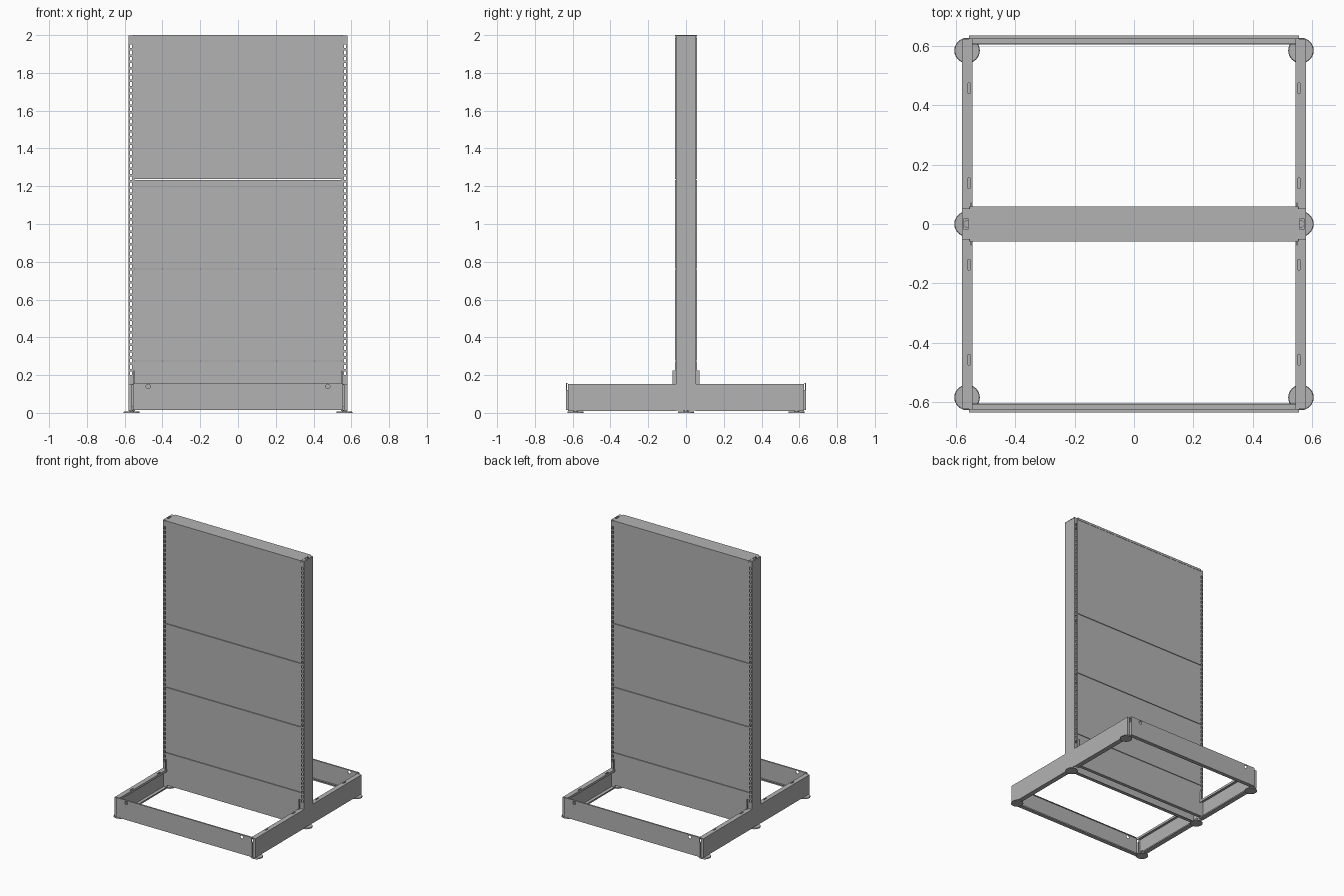
import bpy
import bmesh
from mathutils import Matrix

cube = bpy.data.objects.get("Cube")
if cube:
    bpy.data.objects.remove(cube, do_unlink=True)

GREY = (0.45, 0.45, 0.45, 1)
steel = bpy.data.materials.new("grey_steel")
steel.use_nodes = True
steel.diffuse_color = GREY
steel.node_tree.nodes["Principled BSDF"].inputs["Base Color"].default_value = GREY

SIDES = ((1, "left"), (-1, "right"))
ENDS = ((-1, "front"), (1, "back"))
T = 0.004   # sheet thickness


def finish(name, bm):
    bmesh.ops.recalc_face_normals(bm, faces=bm.faces)
    mesh = bpy.data.meshes.new(name)
    bm.to_mesh(mesh)
    bm.free()
    mesh.materials.append(steel)
    ob = bpy.data.objects.new(name, mesh)
    bpy.context.collection.objects.link(ob)
    return ob


def folded(name, axis, points, stations, sx=1, sy=1, hole=None):
    """Bent sheet: an open profile swept along an axis, with cells left out as slots."""
    bm = bmesh.new()

    def place(p, s):
        x, y, z = {"x": (s, *p), "y": (p[0], s, p[1]), "z": (*p, s)}[axis]
        return bm.verts.new((x * sx, y * sy, z))

    rows = [[place(p, s) for p in points] for s in stations]
    for j in range(len(stations) - 1):
        for i in range(len(points) - 1):
            if not (hole and hole(i, j)):
                bm.faces.new((rows[j][i], rows[j][i + 1], rows[j + 1][i + 1], rows[j + 1][i]))
    loose = [v for v in bm.verts if not v.link_faces]
    bmesh.ops.delete(bm, geom=loose, context="VERTS")
    ob = finish(name, bm)
    mod = ob.modifiers.new("thickness", "SOLIDIFY")
    mod.thickness = T
    mod.offset = 0
    mod.use_even_offset = True
    return ob


def add_cylinder(bm, r1, r2, z0, z1, x, y):
    bmesh.ops.create_cone(bm, cap_ends=True, segments=24, radius1=r1, radius2=r2,
                          depth=z1 - z0, matrix=Matrix.Translation((x, y, (z0 + z1) / 2)))


def drill(ob, x, y, z):
    """Cut a round hole along y, then discard the cutter."""
    bm = bmesh.new()
    bmesh.ops.create_cone(bm, cap_ends=True, segments=16, radius1=0.012, radius2=0.012,
                          depth=0.03, matrix=Matrix.Translation((x, y, z)) @ Matrix.Rotation(1.5708, 4, "X"))
    cutter = finish("hole_cutter", bm)
    cutter.hide_render = True
    mod = ob.modifiers.new("hole", "BOOLEAN")
    mod.operation = "DIFFERENCE"
    mod.object = cutter
    bpy.context.view_layer.objects.active = ob
    for m in [m.name for m in ob.modifiers]:
        bpy.ops.object.modifier_apply(modifier=m)
    bpy.data.objects.remove(cutter, do_unlink=True)


# Slot heights along the uprights
levels = [0.012]
z = 0.2
while z < 1.96:
    levels += [z, z + 0.02]
    z += 0.0333
levels.append(1.994)

# Uprights: channels open to the inside, slotted on front and back flanges
flange = [(0.548, 0.051), (0.56, 0.051), (0.571, 0.051), (0.578, 0.051)]
profile = [(x, -y) for x, y in flange] + flange[::-1]
for sx, side in SIDES:
    folded(side + "_upright", "z", profile, levels, sx=sx,
           hole=lambda i, j: i in (1, 5) and j % 2 == 1)
    # Slotted end cover on top of the upright
    folded(side + "_upright_cap", "y", [(x, 1.997) for x in (0.553, 0.56, 0.574, 0.58)],
           [-0.05, -0.018, 0.018, 0.05], sx=sx, hole=lambda i, j: i == 1 and j == 1)

# Back panels: stacked trays with returns at their joints
joints = [0.03, 0.275, 0.762, 1.235, 1.988]
for sy, end in ENDS:
    for n in range(len(joints) - 1):
        lo, hi = joints[n] + 0.004, joints[n + 1] - 0.004
        folded(f"{end}_panel_{n + 1}", "x",
               [(0.032, lo), (0.055, lo), (0.055, hi), (0.032, hi)], [-0.557, 0.557], sy=sy)

# Top cap
folded("top_cap", "x", [(-0.057, 1.984), (-0.057, 1.998), (0.057, 1.998), (0.057, 1.984)],
       [-0.555, 0.555])

# Base side rails, with slotted top flange, end plate and hook
rail = [(0.546, 0.02), (0.546, 0.012), (0.578, 0.012), (0.578, 0.15),
        (0.562, 0.15), (0.559, 0.15), (0.553, 0.15), (0.546, 0.15), (0.546, 0.135)]
for sy, end in ENDS:
    for sx, side in SIDES:
        tag = f"{end}_{side}_"
        folded(tag + "base_rail", "y", rail, [0.05, 0.12, 0.155, 0.44, 0.475, 0.624],
               sx=sx, sy=sy, hole=lambda i, j: i == 5 and j in (1, 3))
        folded(tag + "rail_end", "z", [(0.562, 0.622), (0.578, 0.622)], [0.014, 0.148], sx=sx, sy=sy)
        folded(tag + "rail_hook", "z", [(0.55, 0.05), (0.55, 0.072)], [0.14, 0.225], sx=sx, sy=sy)

    # Plinth: folded kick plate with two round holes and side returns
    plinth = folded(end + "_plinth", "x",
                    [(0.608, 0.024), (0.608, 0.016), (0.633, 0.016), (0.633, 0.157), (0.624, 0.157)],
                    [-0.556, 0.556], sy=sy)
    for sx, side in SIDES:
        drill(plinth, sx * 0.475, sy * 0.633, 0.14)
        folded(f"{end}_{side}_plinth_return", "z", [(0.555, 0.612), (0.555, 0.633)],
               [0.018, 0.12], sx=sx, sy=sy)

# Levelling feet: flat disc on a threaded stem
for sx, side in SIDES:
    for y, where in ((-0.585, "front"), (0, "middle"), (0.585, "back")):
        bm = bmesh.new()
        add_cylinder(bm, 0.043, 0.041, 0, 0.007, sx * 0.563, y)
        add_cylinder(bm, 0.012, 0.012, 0.007, 0.035, sx * 0.563, y)
        finish(f"{where}_{side}_foot", bm)
